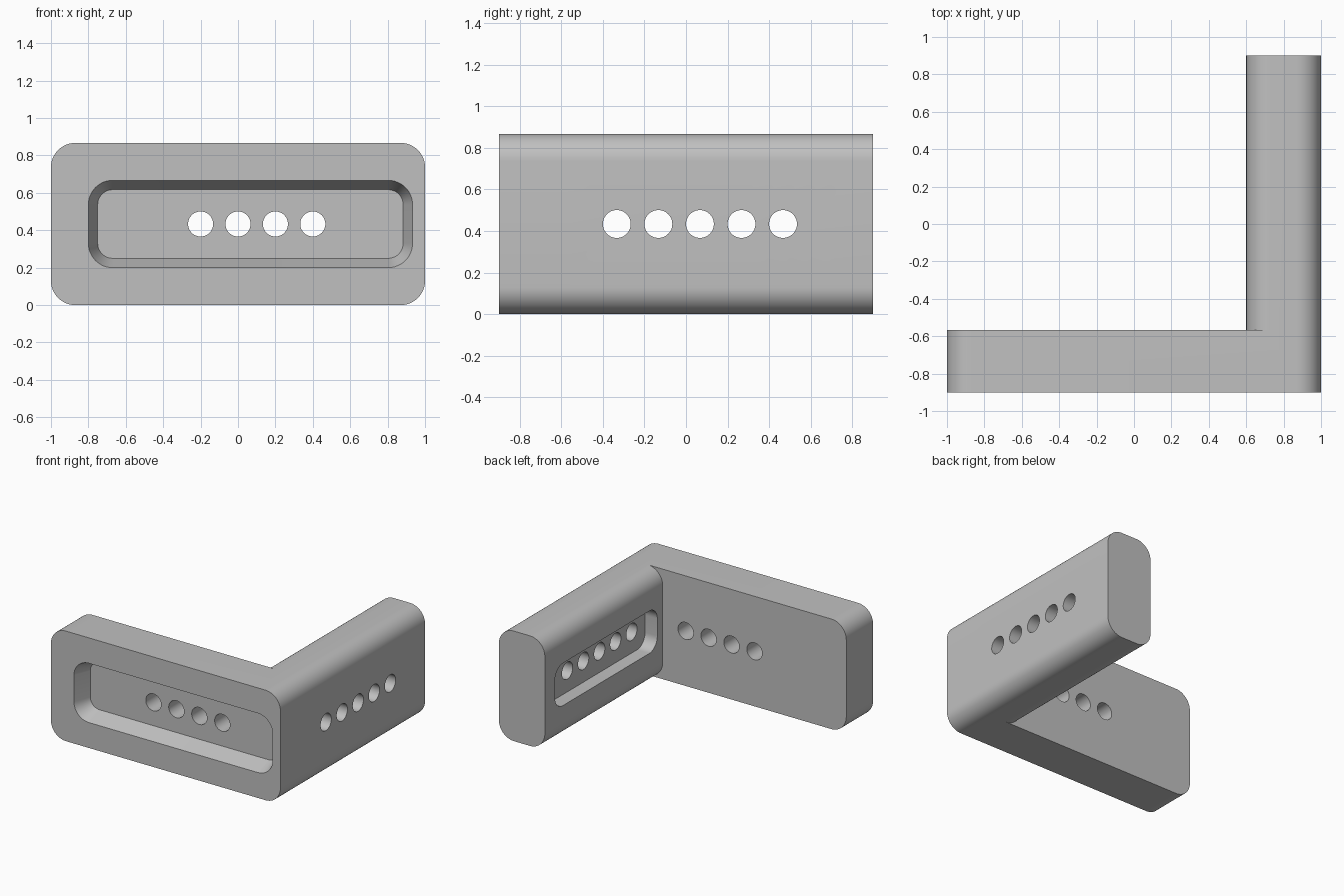
import bpy, bmesh, math
from mathutils import Vector

if "Cube" in bpy.data.objects:
    bpy.data.objects.remove(bpy.data.objects["Cube"])

H = 0.867          # overall height
MID = H / 2        # height of the hole rows
R = 0.13           # outer corner radius

grey = bpy.data.materials.new("plain grey")
grey.diffuse_color = (0.53, 0.53, 0.53, 1)
grey.use_nodes = True
grey.node_tree.nodes["Principled BSDF"].inputs["Base Color"].default_value = grey.diffuse_color


def rounded_rect(u0, u1, v0, v1, r, steps=12):
    """Outline of a rectangle with round corners."""
    pts = []
    corners = [(u1 - r, v1 - r), (u0 + r, v1 - r), (u0 + r, v0 + r), (u1 - r, v0 + r)]
    for i, (cu, cv) in enumerate(corners):
        for k in range(steps + 1):
            a = math.pi / 2 * (i + k / steps)
            pts.append((cu + r * math.cos(a), cv + r * math.sin(a)))
    return pts


def loft(name, outline0, outline1, d0, d1, axis):
    """Solid between two outlines placed at d0 and d1 along the y or x axis."""
    def place(p, d):
        return Vector((p[0], d, p[1])) if axis == 'Y' else Vector((d, p[0], p[1]))
    bm = bmesh.new()
    a = [bm.verts.new(place(p, d0)) for p in outline0]
    b = [bm.verts.new(place(p, d1)) for p in outline1]
    n = len(a)
    bm.faces.new(a)
    bm.faces.new(b[::-1])
    for i in range(n):
        j = (i + 1) % n
        bm.faces.new((a[i], b[i], b[j], a[j]))
    bmesh.ops.recalc_face_normals(bm, faces=bm.faces)
    mesh = bpy.data.meshes.new(name)
    bm.to_mesh(mesh)
    bm.free()
    mesh.materials.append(grey)
    ob = bpy.data.objects.new(name, mesh)
    bpy.context.collection.objects.link(ob)
    return ob


def circle(u, v, r, n=48):
    return [(u + r * math.cos(2 * math.pi * i / n), v + r * math.sin(2 * math.pi * i / n))
            for i in range(n)]


def combine(target, other, operation):
    """Apply a boolean and drop the helper."""
    bpy.context.view_layer.objects.active = target
    mod = target.modifiers.new("boolean", 'BOOLEAN')
    mod.operation = operation
    mod.solver = 'EXACT'
    mod.object = other
    bpy.ops.object.modifier_apply(modifier=mod.name)
    bpy.data.objects.remove(other)


# Two legs of the angle bracket
bracket = loft("angle_bracket", *[rounded_rect(-1, 1, 0, H, R)] * 2, -0.9, -0.567, 'Y')
side_leg = loft("side_leg", *[rounded_rect(0.6, 1, 0, H, R)] * 2, -0.567, 0.9, 'Y')
combine(bracket, side_leg, 'UNION')

# Front pocket with sloping walls, 0.133 deep; the cutter runs on past the face
depth, draft = 0.133, 0.05


def front_outline(g):
    return rounded_rect(-0.8 - g, 0.933 + g, 0.2 - g, 0.667 + g, 0.13 + g)


over = 0.06
front_pocket = loft("front_pocket", front_outline(draft * over / depth),
                    front_outline(-draft), -0.9 - over, -0.9 + depth, 'Y')
combine(bracket, front_pocket, 'DIFFERENCE')

# Straight-walled pocket on the inner face of the side leg
inner = rounded_rect(-0.5, 0.775, MID - 0.167, MID + 0.167, 0.1)
combine(bracket, loft("inner_pocket", inner, inner, 0.5, 0.707, 'X'), 'DIFFERENCE')

# Hole rows through both legs
for x in (-0.2, 0, 0.2, 0.4):
    c = circle(x, MID, 0.067)
    combine(bracket, loft("front_hole", c, c, -1, -0.4, 'Y'), 'DIFFERENCE')
for i in range(5):
    c = circle(-0.333 + 0.2 * i, MID, 0.067)
    combine(bracket, loft("side_hole", c, c, 0.5, 1.1, 'X'), 'DIFFERENCE')

# Smooth rounds with crisp edges
bpy.ops.object.select_all(action='DESELECT')
bracket.select_set(True)
bpy.context.view_layer.objects.active = bracket
bpy.ops.object.shade_smooth_by_angle(angle=math.radians(30))
